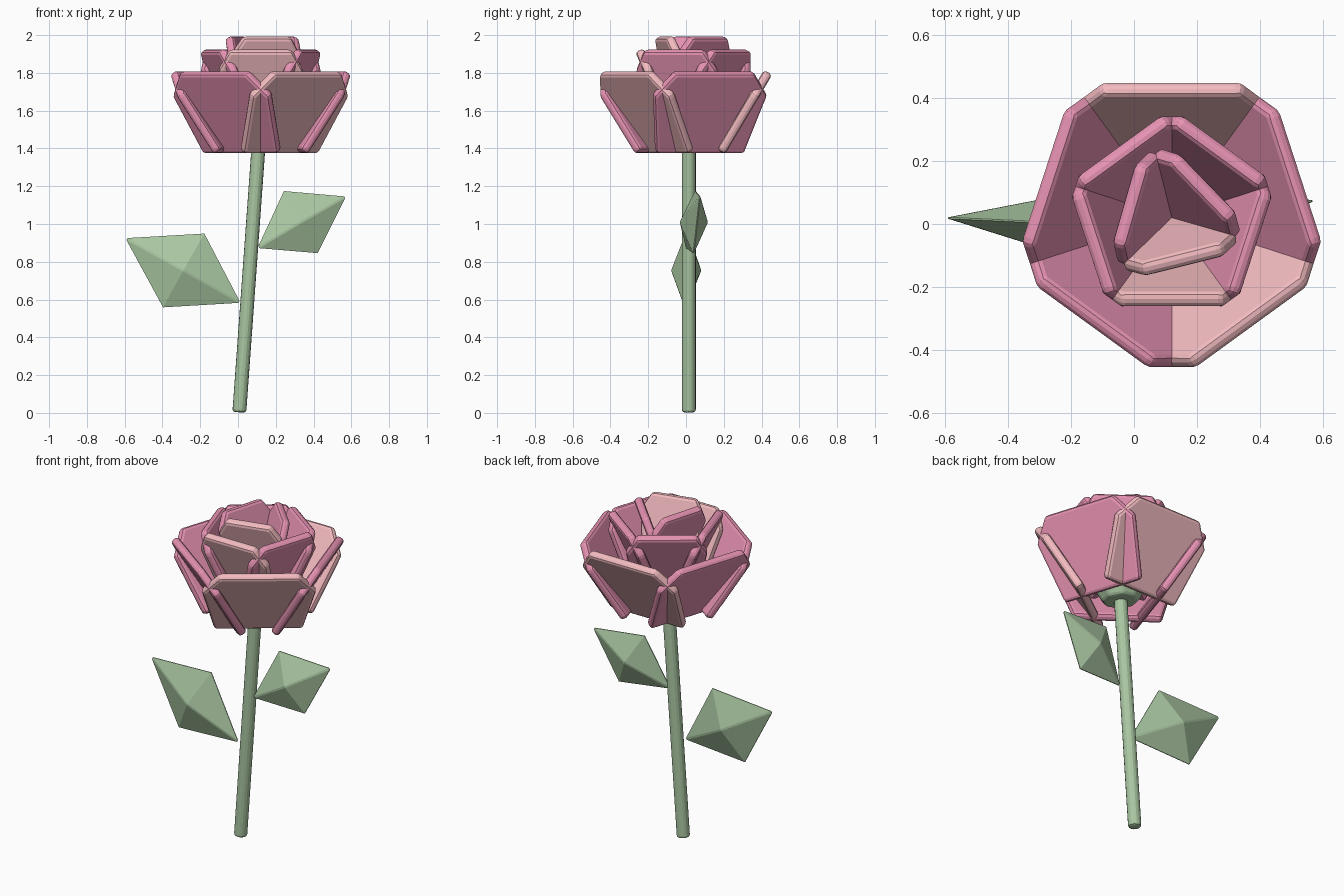
import bpy, bmesh, math
from mathutils import Vector

if "Cube" in bpy.data.objects:
    bpy.data.objects.remove(bpy.data.objects["Cube"])


def material(name, rgb):
    m = bpy.data.materials.new(name)
    m.diffuse_color = (*rgb, 1)
    m.use_nodes = True
    m.node_tree.nodes["Principled BSDF"].inputs["Base Color"].default_value = m.diffuse_color
    return m


PINK = material("pink", (0.80, 0.29, 0.45))
SALMON = material("salmon", (0.90, 0.50, 0.53))
GREEN = material("green", (0.40, 0.57, 0.36))
CX, CY = 0.12, 0.02          # flower axis


def add(name, bm, mat, bevel=0, segments=2):
    bmesh.ops.recalc_face_normals(bm, faces=bm.faces)
    me = bpy.data.meshes.new(name)
    bm.to_mesh(me)
    bm.free()
    me.materials.append(mat)
    ob = bpy.data.objects.new(name, me)
    bpy.context.collection.objects.link(ob)
    if bevel:
        mod = ob.modifiers.new("bevel", "BEVEL")
        mod.width, mod.segments = bevel, segments
    return ob


def petal(name, angle, rows, mat, thick=0.05):
    """Flat leaning plate; rows are (half width, height), lean from first and last radius."""
    (r0, z0), (r1, z1), widths = rows
    a = math.radians(angle)
    out, side = Vector((math.cos(a), math.sin(a), 0)), Vector((-math.sin(a), math.cos(a), 0))
    up = out * (r1 - r0) + Vector((0, 0, z1 - z0))
    normal = side.cross(up).normalized()
    base = Vector((CX, CY, z0)) + out * r0
    outline = [base + up * t + side * w for w, t in widths]
    outline += [base + up * t - side * w for w, t in reversed(widths)]
    bm = bmesh.new()
    f = bm.faces.new([bm.verts.new(p - normal * thick / 2) for p in outline])
    ext = bmesh.ops.extrude_face_region(bm, geom=[f])["geom"]
    bmesh.ops.translate(bm, vec=normal * thick, verts=[v for v in ext if isinstance(v, bmesh.types.BMVert)])
    return add(name, bm, mat, 0.018)


# Petal rings: name, first angle, count, salmon indices, (radius, z) bottom and top, (half width, fraction)
rings = [
    ("outer_petal", 90, 5, (0, 3), ((0.165, 1.382), (0.415, 1.803), [(0.245, 0), (0.315, 0.72), (0.22, 1)])),
    ("middle_petal", 270, 5, (0,), ((0.08, 1.48), (0.265, 1.92), [(0.17, 0), (0.225, 0.76), (0.165, 1)])),
    ("inner_petal", 284, 3, (0,), ((0.0, 1.58), (0.14, 1.99), [(0.14, 0), (0.185, 0.78), (0.13, 1)])),
]
for name, start, count, salmon, rows in rings:
    for i in range(count):
        petal(f"{name}_{i + 1}", start + i * 360 / count, rows, SALMON if i in salmon else PINK)


def rod(name, p, q, r1, r2, sides, bevel):
    p, q = Vector(p), Vector(q)
    bm = bmesh.new()
    bmesh.ops.create_cone(bm, cap_ends=True, segments=sides, radius1=r1, radius2=r2, depth=(q - p).length)
    ob = add(name, bm, GREEN, bevel, 2)
    ob.location = (p + q) / 2
    ob.rotation_euler = (q - p).to_track_quat("Z", "Y").to_euler()


# Stem and the green cup under the flower
rod("stem", (0.007, 0.015, 0.003), (0.115, 0.015, 1.5), 0.04, 0.04, 8, 0.015)
rod("flower_base", (0.11, 0.018, 1.4), (0.12, 0.02, 1.5), 0.10, 0.16, 8, 0.015)


def leaf(name, base, tip, low, high, half):
    """Diamond leaf with a raised middle on both faces."""
    ring = [Vector(p) for p in (base, low, tip, high)]
    mid = sum(ring, Vector()) / 4
    bm = bmesh.new()
    vs = [bm.verts.new(p) for p in ring]
    for s in (-1, 1):
        peak = bm.verts.new(mid + Vector((0, s * half, 0)))
        for i in range(4):
            bm.faces.new((vs[i], vs[(i + 1) % 4], peak))
    add(name, bm, GREEN, 0.006, 1)


leaf("left_leaf", (0.022, -0.015, 0.578), (-0.605, 0.02, 0.93), (-0.40, 0, 0.553), (-0.175, 0, 0.955), 0.08)
leaf("right_leaf", (0.095, 0.0, 0.868), (0.58, 0.075, 1.15), (0.425, 0.04, 0.84), (0.24, 0.05, 1.18), 0.075)
